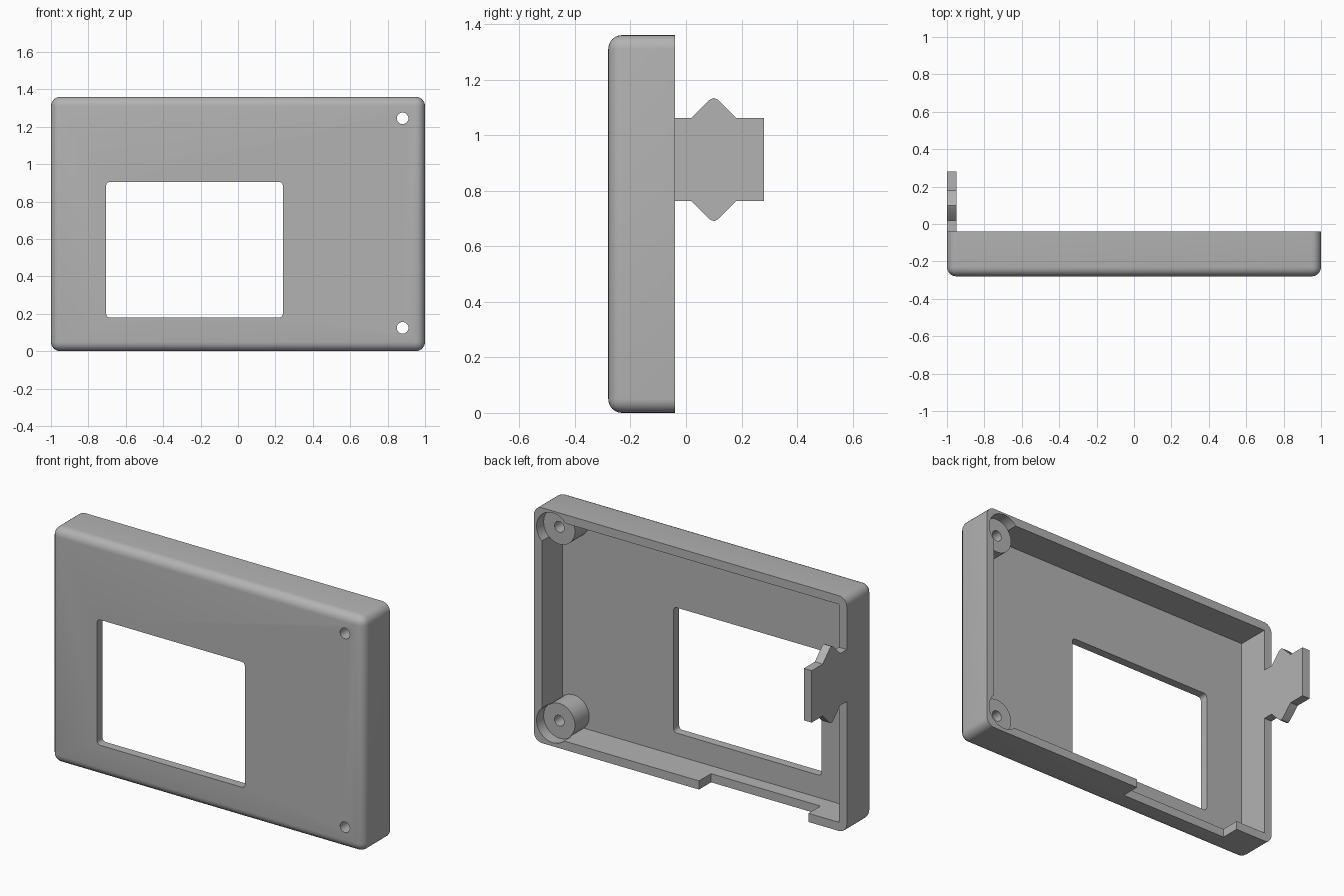
import bpy, bmesh, math
from mathutils import Matrix

cube = bpy.data.objects.get("Cube")
if cube:
    bpy.data.objects.remove(cube, do_unlink=True)

grey = bpy.data.materials.new("plain grey")
grey.use_nodes = True
colour = (0.45, 0.45, 0.45, 1)
grey.diffuse_color = colour
grey.node_tree.nodes["Principled BSDF"].inputs["Base Color"].default_value = colour


def finish(name, bm):
    bmesh.ops.recalc_face_normals(bm, faces=bm.faces)
    mesh = bpy.data.meshes.new(name)
    bm.to_mesh(mesh)
    bm.free()
    mesh.materials.append(grey)
    obj = bpy.data.objects.new(name, mesh)
    bpy.context.scene.collection.objects.link(obj)
    return obj


def box(name, x, y, z, radius=0, keep=None, segments=6):
    """Box from ranges; edges for which keep(edge) is true are rounded."""
    bm = bmesh.new()
    bmesh.ops.create_cube(bm, size=1)
    for v in bm.verts:
        v.co = [r[0] if c < 0 else r[1] for r, c in zip((x, y, z), v.co)]
    if radius:
        bmesh.ops.bevel(bm, geom=[e for e in bm.edges if keep(e)], offset=radius,
                        segments=segments, profile=0.5, affect='EDGES')
    return finish(name, bm)


def rod(name, x, z, radius, y, sides=40):
    """Cylinder running front to back."""
    bm = bmesh.new()
    bmesh.ops.create_cone(bm, cap_ends=True, segments=sides, radius1=radius,
                          radius2=radius, depth=y[1] - y[0])
    place = Matrix.Translation((x, (y[0] + y[1]) / 2, z)) @ Matrix.Rotation(math.pi / 2, 4, 'X')
    bmesh.ops.transform(bm, matrix=place, verts=bm.verts)
    return finish(name, bm)


def combine(target, other, operation):
    mod = target.modifiers.new("combine", 'BOOLEAN')
    mod.operation = operation
    mod.solver = 'EXACT'
    mod.object = other
    bpy.context.view_layer.objects.active = target
    bpy.ops.object.modifier_apply(modifier=mod.name)
    bpy.data.objects.remove(other, do_unlink=True)


def along_y(e):
    a, b = e.verts
    return abs(a.co.y - b.co.y) > 0.01


FRONT, BACK, HEIGHT, WALL = -0.28, -0.04, 1.36, 0.05

# Shell: rounded everywhere but on the open back rim
case = box("case_shell", (-1, 1), (FRONT, BACK), (0, HEIGHT), 0.05,
           lambda e: any(v.co.y < BACK - 0.01 for v in e.verts))
combine(case, box("cavity", (WALL - 1, 1 - WALL), (FRONT + WALL, 0.1),
                  (WALL, HEIGHT - WALL)), 'DIFFERENCE')

# Screw bosses with clearance above them and through holes
for z in (0.125, 1.245):
    combine(case, rod("boss", 0.88, z, 0.1, (-0.25, -0.15)), 'UNION')
    combine(case, rod("clearance", 0.88, z, 0.104, (-0.105, 0.1)), 'DIFFERENCE')
    combine(case, rod("boss_top", 0.88, z, 0.1, (-0.2, -0.1)), 'UNION')
    combine(case, rod("screw_hole", 0.88, z, 0.031, (-0.4, 0.1), 24), 'DIFFERENCE')

# Screen window with rounded corners
combine(case, box("window", (-0.705, 0.24), (-0.4, -0.15), (0.18, 0.905), 0.02,
                  along_y, 4), 'DIFFERENCE')

# Notch in the rim of the bottom wall
combine(case, box("notch", (-0.755, -0.055), (-0.15, 0.1), (-0.1, 0.1)), 'DIFFERENCE')

# Latch tab on the right wall: half outline mirrored about its mid height
half = [(BACK, 0.15), (0.02, 0.15), (0.085, 0.215), (0.1, 0.222), (0.115, 0.215),
        (0.18, 0.15), (0.28, 0.15)]
mid = 0.912
outline = [(y, mid + h) for y, h in half] + [(y, mid - h) for y, h in reversed(half)]
bm = bmesh.new()
face = bm.faces.new([bm.verts.new((-1, y, z)) for y, z in outline])
side = bmesh.ops.extrude_face_region(bm, geom=[face])["geom"]
bmesh.ops.translate(bm, vec=(WALL, 0, 0),
                    verts=[v for v in side if isinstance(v, bmesh.types.BMVert)])
tab = finish("latch_tab", bm)

# Smooth the curves, keep the edges crisp
for obj in (case, tab):
    bpy.ops.object.select_all(action='DESELECT')
    obj.select_set(True)
    bpy.context.view_layer.objects.active = obj
    bpy.ops.object.shade_smooth_by_angle(angle=math.radians(30))
